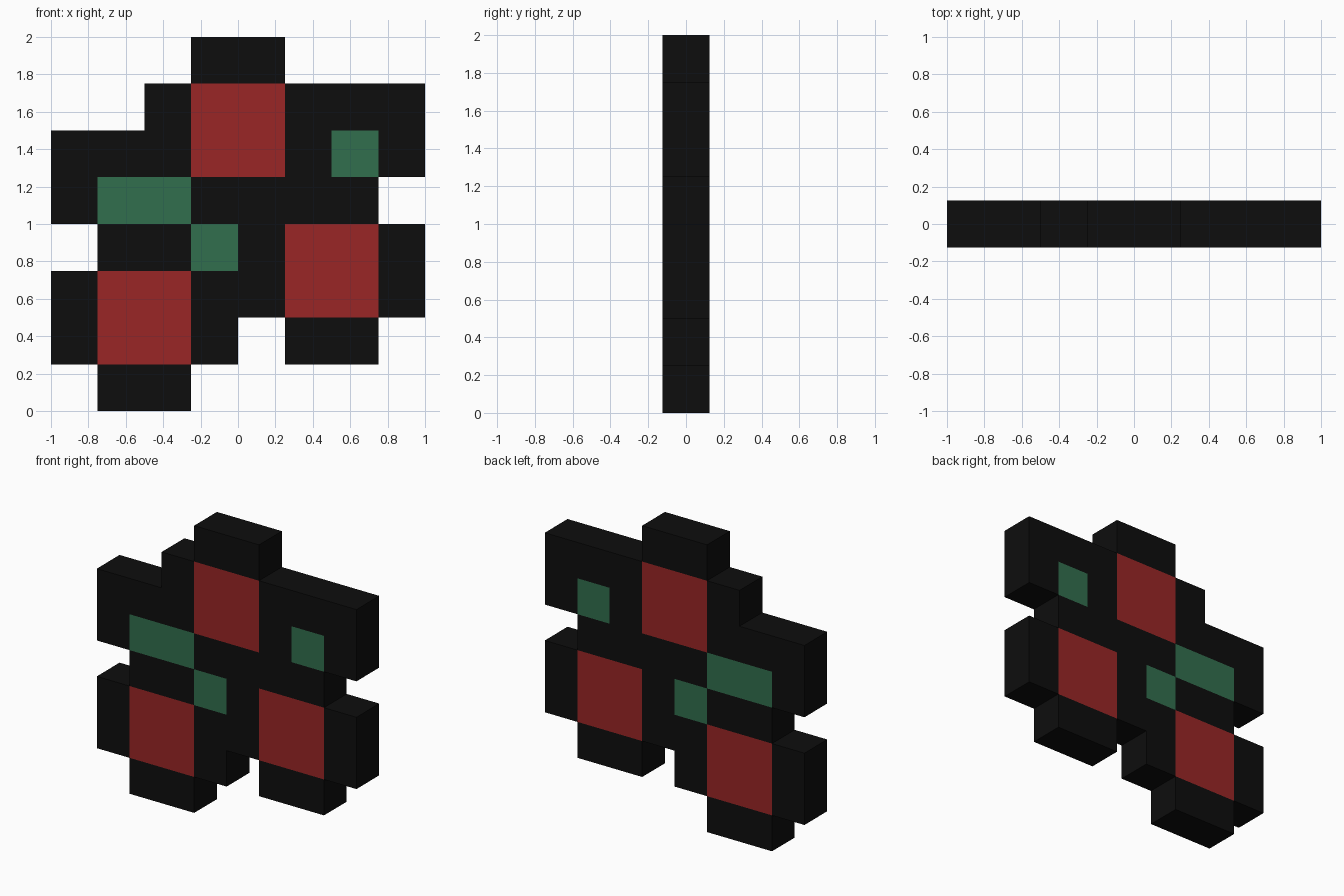
import bpy, bmesh

if "Cube" in bpy.data.objects:
    bpy.data.objects.remove(bpy.data.objects["Cube"])

CELL, HALF_DEPTH = 0.25, 0.125

# Pixel map, top row first: K dark outline, R red berry, G green leaf
ROWS = [
    "...KK...",
    "..KRRKKK",
    "KKKRRKGK",
    "KGGKKKK.",
    ".KKGKRRK",
    "KRRKKRRK",
    "KRRK.KK.",
    ".KK.....",
]


def cell(c, r):
    return ROWS[r][c] if 0 <= r < 8 and 0 <= c < 8 else "."


def material(name, colour):
    mat = bpy.data.materials.new(name)
    mat.diffuse_color = (*colour, 1)
    mat.use_nodes = True
    mat.node_tree.nodes["Principled BSDF"].inputs["Base Color"].default_value = mat.diffuse_color
    return mat


def pixel_part(name, key, mat):
    """Slab of all cells with this key; sides only where the model is open."""
    bm = bmesh.new()

    def face(points):
        bm.faces.new([bm.verts.new(p) for p in points])

    for r in range(8):
        for c in range(8):
            if cell(c, r) != key:
                continue
            x0, z1 = -1 + c * CELL, 2 - r * CELL
            x1, z0 = x0 + CELL, z1 - CELL
            f, b = -HALF_DEPTH, HALF_DEPTH
            # front and back
            face([(x0, f, z0), (x1, f, z0), (x1, f, z1), (x0, f, z1)])
            face([(x1, b, z0), (x0, b, z0), (x0, b, z1), (x1, b, z1)])
            # open sides: bottom, right, top, left (anticlockwise from the front)
            for dc, dr, p, q in (
                (0, 1, (x0, z0), (x1, z0)),
                (1, 0, (x1, z0), (x1, z1)),
                (0, -1, (x1, z1), (x0, z1)),
                (-1, 0, (x0, z1), (x0, z0)),
            ):
                if cell(c + dc, r + dr) == ".":
                    face([(q[0], f, q[1]), (p[0], f, p[1]),
                          (p[0], b, p[1]), (q[0], b, q[1])])
    bmesh.ops.remove_doubles(bm, verts=bm.verts, dist=0.0001)
    mesh = bpy.data.meshes.new(name)
    bm.to_mesh(mesh)
    bm.free()
    mesh.materials.append(mat)
    bpy.context.collection.objects.link(bpy.data.objects.new(name, mesh))


pixel_part("outline", "K", material("near black", (0.0043, 0.0043, 0.0043)))
pixel_part("berries", "R", material("berry red", (0.32, 0.019, 0.019)))
pixel_part("leaves", "G", material("leaf green", (0.031, 0.156, 0.075)))
